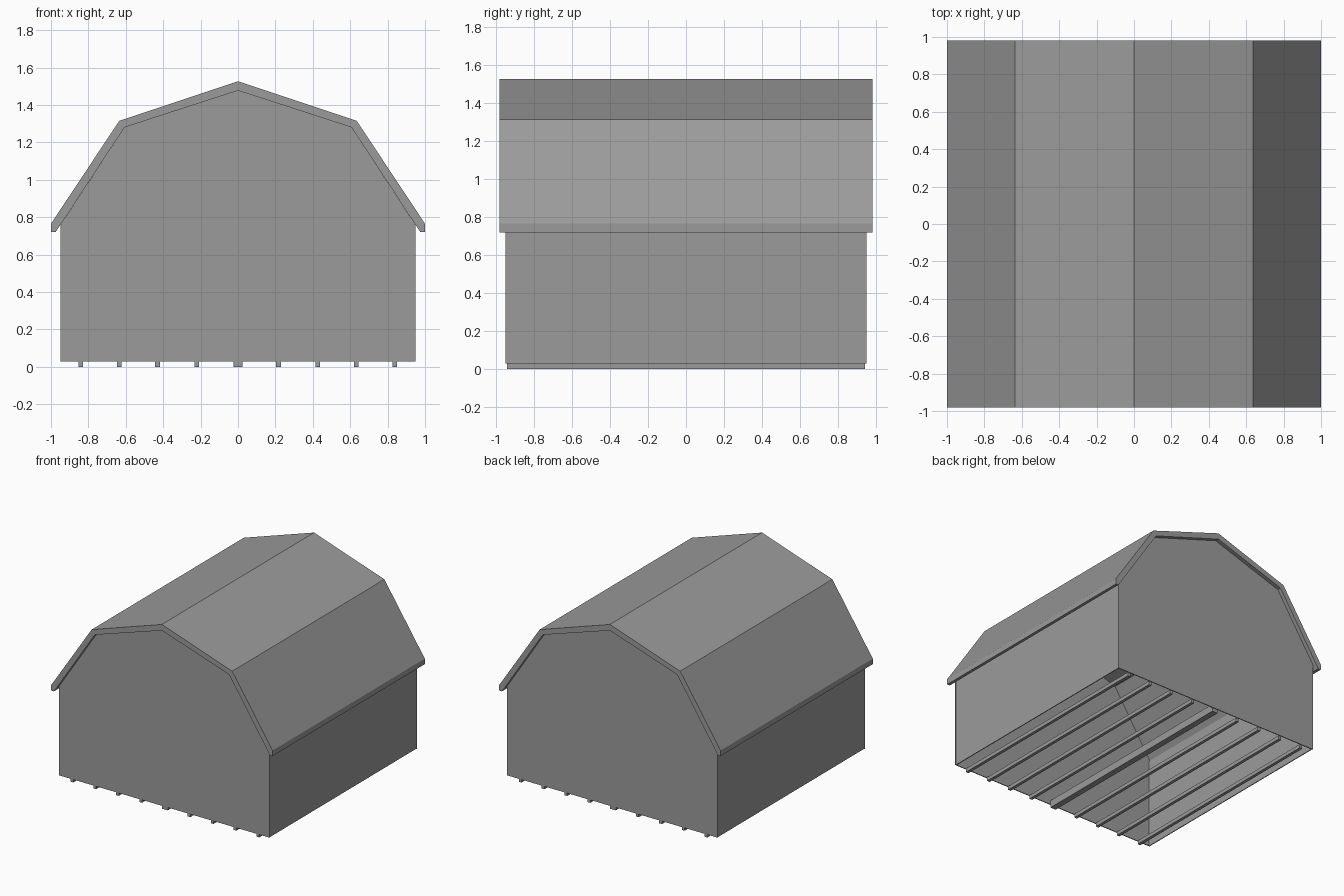
import bpy, bmesh

if "Cube" in bpy.data.objects:
    bpy.data.objects.remove(bpy.data.objects["Cube"])

# Dark grey for the whole building
grey = bpy.data.materials.new("dark_grey")
grey.diffuse_color = (0.33, 0.33, 0.33, 1)
grey.use_nodes = True
grey.node_tree.nodes["Principled BSDF"].inputs["Base Color"].default_value = grey.diffuse_color


def extrude_profile(name, pts, y0, y1):
    """Closed x-z outline extruded along y."""
    bm = bmesh.new()
    face = bm.faces.new([bm.verts.new((x, y0, z)) for x, z in pts])
    ext = bmesh.ops.extrude_face_region(bm, geom=[face])
    moved = [v for v in ext["geom"] if isinstance(v, bmesh.types.BMVert)]
    bmesh.ops.translate(bm, verts=moved, vec=(0, y1 - y0, 0))
    bmesh.ops.recalc_face_normals(bm, faces=bm.faces)
    mesh = bpy.data.meshes.new(name)
    bm.to_mesh(mesh)
    bm.free()
    mesh.materials.append(grey)
    obj = bpy.data.objects.new(name, mesh)
    bpy.context.collection.objects.link(obj)
    return obj


def rect(x0, x1, z0, z1):
    return [(x0, z0), (x1, z0), (x1, z1), (x0, z1)]


def mirrored(half):
    """Complete a right-half polyline whose last point lies on x = 0."""
    return half + [(-x, z) for x, z in reversed(half[:-1])]


# Gambrel roof shell with vertical eave edges
outer = mirrored([(1.0, 0.72), (1.0, 0.765), (0.635, 1.315), (0, 1.527)])
inner = mirrored([(0.975, 0.72), (0.607, 1.28), (0, 1.477)])
extrude_profile("roof", outer + inner[::-1], -0.982, 0.982)

# Gable end walls, following the underside of the roof
T = 0.007
gable = mirrored([(0.95, 0.028), (0.95, 0.757), (0.607, 1.28), (0, 1.477)])
extrude_profile("front_wall", gable, -0.95, -0.95 + T)
extrude_profile("back_wall", gable, 0.95 - T, 0.95)

# Side walls, set slightly in between the gables
for side, s in (("left", -1), ("right", 1)):
    extrude_profile(side + "_wall",
                    rect(s * (0.947 - T), s * 0.947, 0.028, 0.76),
                    -0.95 + T, 0.95 - T)

# Floor joists under the open base, with a heavier centre beam
joists = [-0.84, -0.635, -0.43, -0.22, 0, 0.217, 0.426, 0.632, 0.838]
for i, x in enumerate(joists):
    centre = x == 0
    w, h = (0.025, 0.06) if centre else (0.0125, 0.03)
    name = "centre_beam" if centre else f"joist_{i + 1}"
    extrude_profile(name, rect(x - w, x + w, 0, h), -0.942, 0.942)
